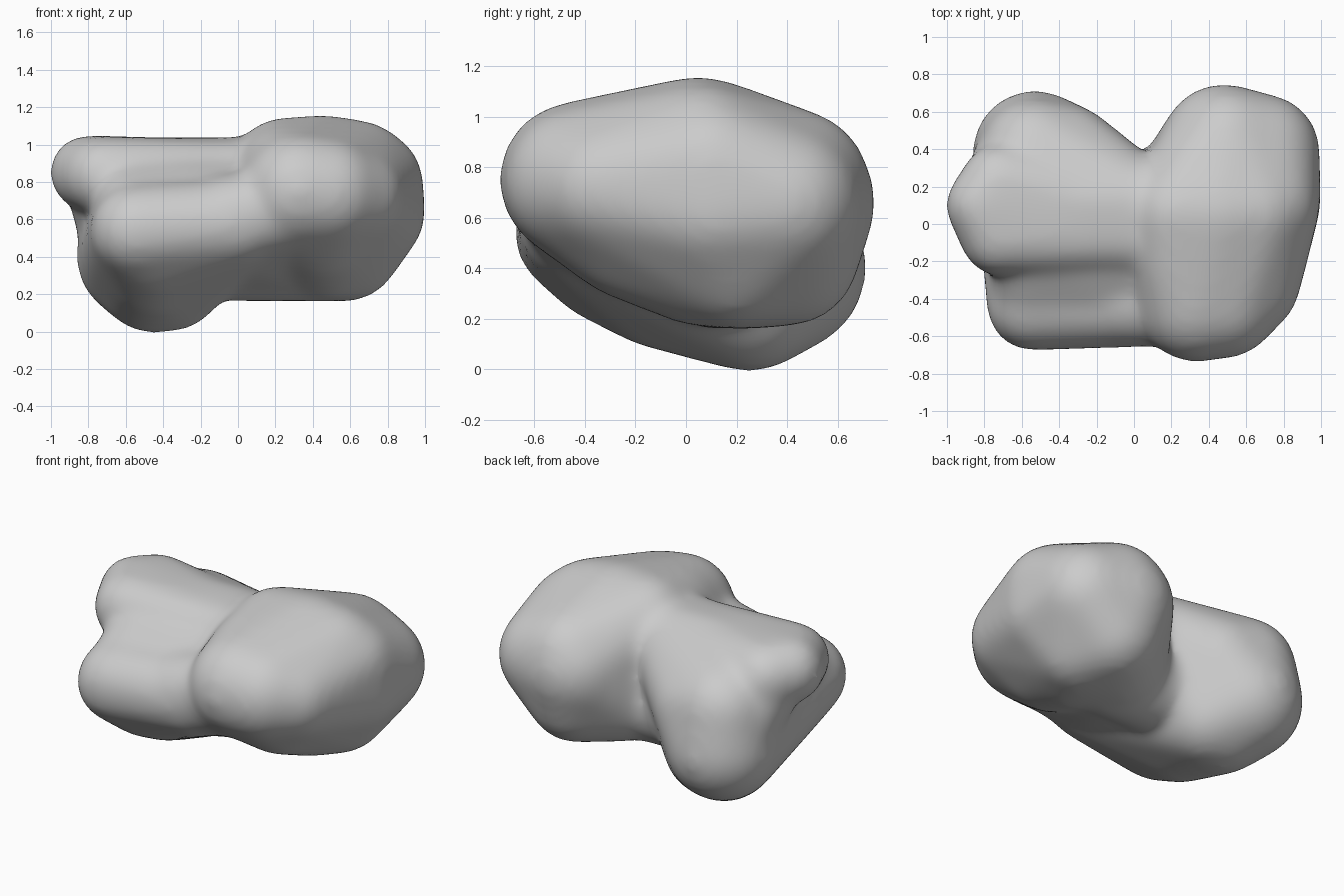
import bpy, bmesh
from mathutils import Matrix

cube = bpy.data.objects.get("Cube")
if cube:
    bpy.data.objects.remove(cube)

grey = bpy.data.materials.new("soft_grey")
grey.use_nodes = True
grey.diffuse_color = (0.6, 0.6, 0.6, 1)
grey.node_tree.nodes["Principled BSDF"].inputs["Base Color"].default_value = (0.6, 0.6, 0.6, 1)


def add_hull(target, balls):
    """Wrap a convex skin round a set of balls (x, y, z, radius)."""
    bm = bmesh.new()
    for x, y, z, r in balls:
        bmesh.ops.create_icosphere(bm, subdivisions=4, radius=r,
                                   matrix=Matrix.Translation((x, y, z)))
    out = bmesh.ops.convex_hull(bm, input=bm.verts[:])
    junk = {g for g in out["geom_interior"] + out["geom_unused"]
            if isinstance(g, bmesh.types.BMVert)}
    bmesh.ops.delete(bm, geom=list(junk), context='VERTS')
    bmesh.ops.recalc_face_normals(bm, faces=bm.faces[:])
    part = bpy.data.meshes.new("part")
    bm.to_mesh(part)
    bm.free()
    target.from_mesh(part)
    bpy.data.meshes.remove(part)


# Large lobe on the left
large_lobe = [
    (.48, .41, .66, .33), (.69, .39, .66, .295), (.50, .42, .72, .30),  # back
    (.33, -.43, .75, .30), (.48, -.42, .74, .29), (.27, -.20, .81, .28),  # front
    (.62, -.32, .72, .26),                           # front outer corner
    (.25, .05, .855, .28), (.46, .05, .85, .30), (.64, .06, .835, .285),
    (.45, .15, .84, .28),                            # top
    (.30, .22, .45, .28), (.58, .20, .45, .28), (.50, .40, .46, .28),
    (.48, .05, .45, .27), (.45, -.20, .58, .30),     # underside
    (.71, .10, .80, .27), (.72, .12, .63, .27),      # outer side
]
# Underside and back of the small lobe
small_base = [(-.53, .38, .40, .325), (-.45, .25, .30, .30), (-.36, .25, .28, .27)]
small_back = [(-.53, .37, .63, .29), (-.36, .35, .60, .28)]
small_top = [(-.55, .10, .81, .22), (-.55, -.05, .80, .21),
             (0, .10, .78, .25), (0, -.05, .80, .22)]
front_roll = [(-.54, -.43, .54, .24), (0, -.42, .58, .23)]
front_belly = [(-.44, -.10, .36, .27), (-.44, -.30, .45, .26)]
# Shallow valley between the ridge and the front roll
valley = [(-.56, -.04, .80, .195), (0, -.04, .80, .195),
          (-.54, -.42, .54, .225), (0, -.41, .57, .22), (-.50, .20, .40, .22)]
# Projecting end of the ridge, and the web under it
nose = [(-.81, .10, .85, .19), (-.72, .22, .83, .20), (-.72, -.07, .83, .20),
        (-.20, .10, .80, .22), (-.20, -.05, .80, .22)]
nose_web = [(-.74, .18, .80, .18), (-.58, .36, .52, .26), (-.50, 0, .60, .22)]
# Neck joining the two lobes
neck_back = [(x, y, z, .26) for x in (0, .3) for y, z in ((.10, .77), (.12, .43))]
neck_front = [(-.05, -.42, .60, .23), (.3, -.42, .66, .23), (0, .10, .45, .26), (.3, .10, .45, .26)]

bm = bmesh.new()
for balls in (large_lobe, small_base + small_back + small_top,
              front_roll + front_belly + small_base,
              valley, nose, nose_web, neck_back, neck_front):
    add_hull(bm, balls)
mesh = bpy.data.meshes.new("lobed_body")
bm.to_mesh(mesh)
bm.free()
body = bpy.data.objects.new("lobed_body", mesh)
bpy.context.collection.objects.link(body)

# Fuse the hulls, soften the seams and restore the skin lost in softening
fuse = body.modifiers.new("fuse", 'REMESH')
fuse.mode = 'VOXEL'
fuse.voxel_size = 0.025
soften = body.modifiers.new("soften", 'SMOOTH')
soften.factor = 0.5
soften.iterations = 36
swell = body.modifiers.new("swell", 'DISPLACE')
swell.strength = 0.01
swell.mid_level = 0
graph = bpy.context.evaluated_depsgraph_get()
fused = bpy.data.meshes.new_from_object(body.evaluated_get(graph))
body.modifiers.clear()
body.data = fused

fused.materials.clear()
fused.materials.append(grey)
for face in fused.polygons:
    face.material_index = 0
    face.use_smooth = True
